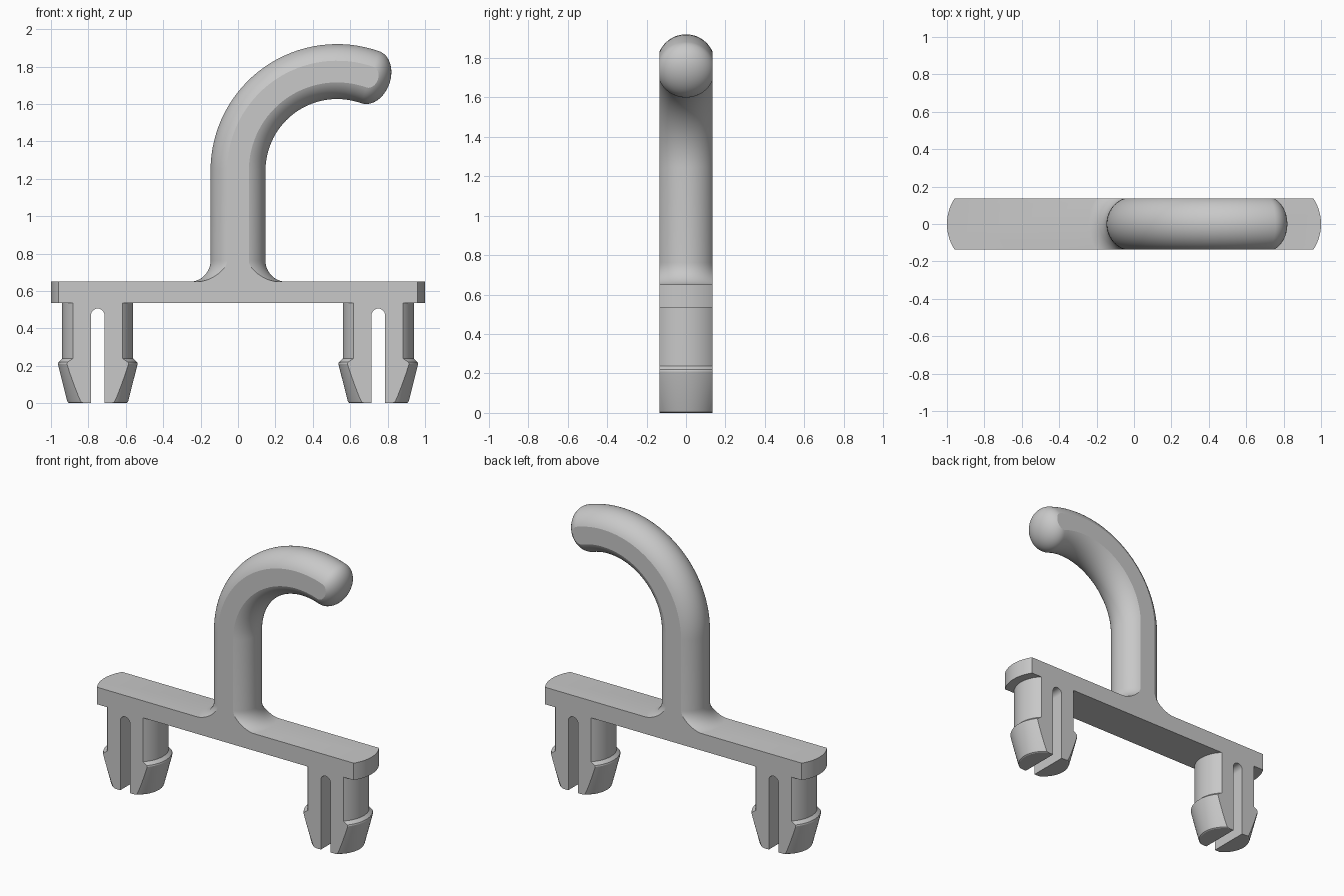
import bpy, bmesh
from math import sin, cos, radians, pi
from mathutils import Vector

cube = bpy.data.objects.get("Cube")
if cube:
    bpy.data.objects.remove(cube, do_unlink=True)

HALF_DEPTH = 0.135
PEG_X = 0.75
SIDES = 72

grey = bpy.data.materials.new("plain grey")
grey.use_nodes = True
grey.diffuse_color = (0.58, 0.58, 0.58, 1)
grey.node_tree.nodes["Principled BSDF"].inputs["Base Color"].default_value = grey.diffuse_color


def finish(name, bm):
    bmesh.ops.recalc_face_normals(bm, faces=bm.faces)
    mesh = bpy.data.meshes.new(name)
    bm.to_mesh(mesh)
    bm.free()
    mesh.materials.append(grey)
    obj = bpy.data.objects.new(name, mesh)
    bpy.context.collection.objects.link(obj)
    return obj


def tube(name, rings):
    """Closed round body through rings of (x, z, tilt, radius)."""
    bm = bmesh.new()
    loops = []
    for x, z, tilt, r in rings:
        loop = []
        for i in range(SIDES):
            t = 2 * pi * (i + 0.5) / SIDES
            loop.append(bm.verts.new((x + r * cos(t) * cos(tilt), r * sin(t),
                                      z - r * cos(t) * sin(tilt))))
        loops.append(loop)
    for a, b in zip(loops, loops[1:]):
        for i in range(SIDES):
            j = (i + 1) % SIDES
            bm.faces.new((a[i], a[j], b[j], b[i]))
    bm.faces.new(loops[0])
    bm.faces.new(loops[-1])
    return finish(name, bm)


def prism(name, points, direction):
    bm = bmesh.new()
    face = bm.faces.new([bm.verts.new(p) for p in points])
    new = bmesh.ops.extrude_face_region(bm, geom=[face])["geom"]
    bmesh.ops.translate(bm, vec=direction,
                        verts=[v for v in new if isinstance(v, bmesh.types.BMVert)])
    return finish(name, bm)


def combine(target, other, operation):
    mod = target.modifiers.new("combine", "BOOLEAN")
    mod.operation = operation
    mod.solver = "EXACT"
    mod.object = other
    bpy.context.view_layer.objects.active = target
    bpy.ops.object.modifier_apply(modifier=mod.name)
    bpy.data.objects.remove(other, do_unlink=True)


# Base plate with rounded ends
outline = []
for side in (0, pi):
    cx = PEG_X * cos(side)
    for i in range(25):
        a = side + radians(-60 + 5 * i)
        outline.append((cx + 0.25 * cos(a), 0.25 * sin(a), 0.535))
body = prism("hook_with_clip_base", outline, (0, 0, 0.115))

# Hook: flared foot, straight stem, bend, domed tip
R, BEND, BEND_Z, FILLET = 0.147, 0.53, 1.243, 0.113
rings = [(0, 0.6, 0, R + FILLET)]
for i in range(13):
    a = pi / 2 * i / 12
    rings.append((0, 0.649 + FILLET * (1 - cos(a)), 0, R + FILLET * (1 - sin(a))))
end = radians(109.5)
for i in range(33):
    a = end * i / 32
    rings.append((BEND * (1 - cos(a)), BEND_Z + BEND * sin(a), a, R))
tip_x, tip_z = rings[-1][:2]
for i in range(1, 16):
    a = radians(88) * i / 15
    reach = 0.108 * sin(a)
    rings.append((tip_x + reach * sin(end), tip_z + reach * cos(end), end, R * cos(a)))
combine(body, tube("hook", rings), "UNION")

# Snap pegs, each split by a round-topped slot
peg_profile = [(0.153, 0), (0.160, 0.004), (0.164, 0.014), (0.211, 0.2),
               (0.213, 0.21), (0.211, 0.219), (0.19, 0.238), (0.19, 0.58)]
SLOT = 0.036
for x in (-PEG_X, PEG_X):
    combine(body, tube("peg", [(x, z, 0, r) for r, z in peg_profile]), "UNION")
    slot = [(x - SLOT, -0.4, -0.1), (x + SLOT, -0.4, -0.1)]
    for i in range(17):
        a = pi * i / 16
        slot.append((x + SLOT * cos(a), -0.4, 0.47 + SLOT * sin(a)))
    combine(body, prism("slot_cutter", slot, (0, 0.8, 0)), "DIFFERENCE")

# Trim front and back flat
bm = bmesh.new()
bm.from_mesh(body.data)
bmesh.ops.remove_doubles(bm, verts=bm.verts, dist=0.00001)
for s in (-1, 1):
    cut = bmesh.ops.bisect_plane(
        bm, geom=bm.verts[:] + bm.edges[:] + bm.faces[:], dist=0.000001,
        plane_co=Vector((0, s * HALF_DEPTH, 0)), plane_no=Vector((0, s, 0)), clear_outer=True)
    edges = [e for e in cut["geom_cut"] if isinstance(e, bmesh.types.BMEdge)]
    bmesh.ops.edgeloop_fill(bm, edges=edges)
bmesh.ops.recalc_face_normals(bm, faces=bm.faces)
for f in bm.faces:
    f.material_index = 0
bm.to_mesh(body.data)
bm.free()

bpy.ops.object.select_all(action="DESELECT")
body.select_set(True)
bpy.context.view_layer.objects.active = body
bpy.ops.object.shade_smooth_by_angle(angle=radians(16))
